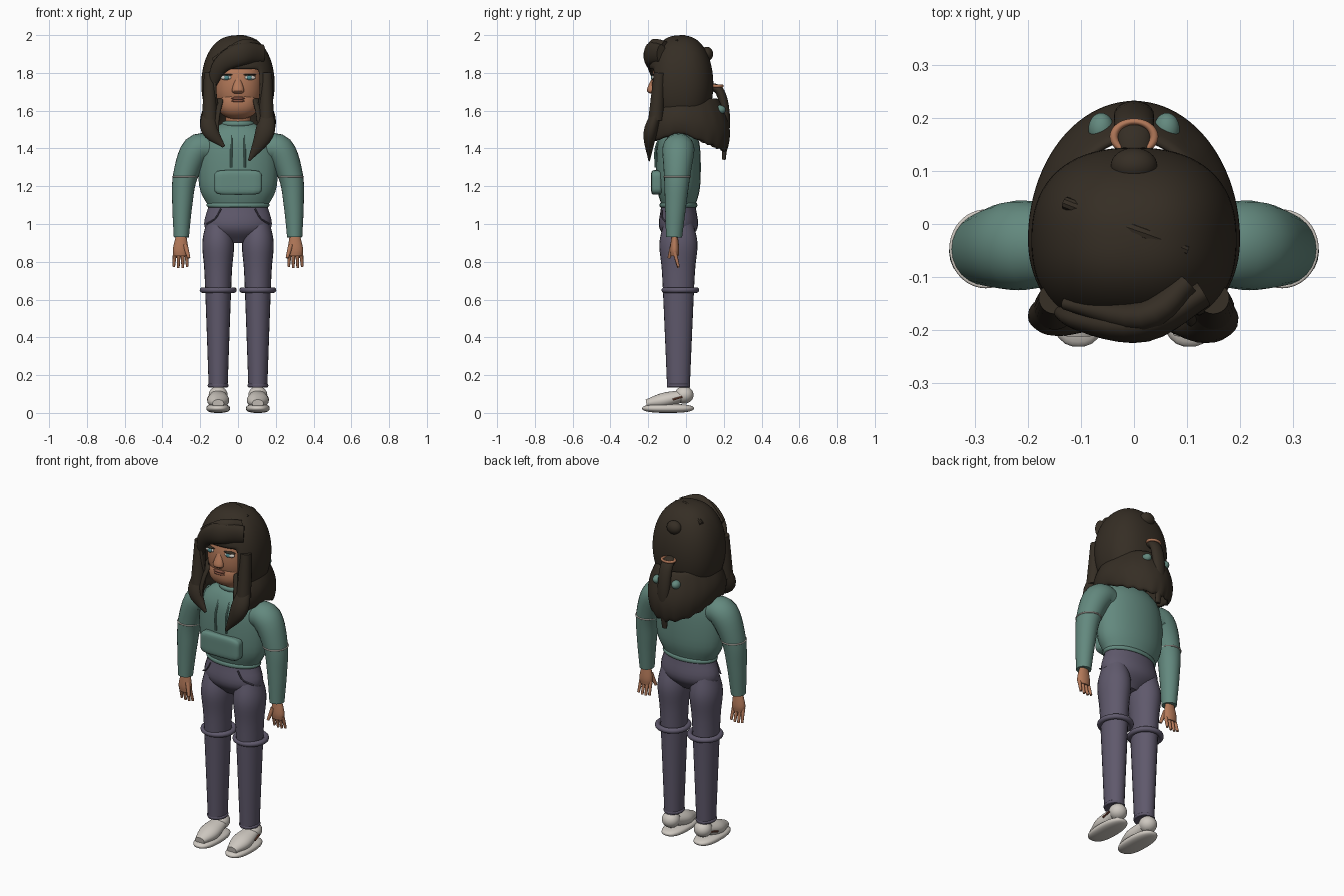
import bpy, bmesh
from math import sin, cos, pi, radians, copysign
from mathutils import Vector

if "Cube" in bpy.data.objects:
    bpy.data.objects.remove(bpy.data.objects["Cube"])


def material(name, *rgb):
    mat = bpy.data.materials.new(name)
    mat.use_nodes = True
    mat.diffuse_color = (*rgb, 1)
    mat.node_tree.nodes["Principled BSDF"].inputs["Base Color"].default_value = (*rgb, 1)
    return mat


HAIR = material("dark brown hair", 0.036, 0.027, 0.018)
TEAL = material("teal cloth", 0.125, 0.25, 0.21)
PANTS = material("purple grey cloth", 0.115, 0.1, 0.15)
WHITE = material("off white", 0.62, 0.58, 0.53)
SKIN = material("warm skin", 0.45, 0.19, 0.1)
LIP = material("lip brown", 0.22, 0.08, 0.05)
IRIS = material("blue green iris", 0.08, 0.25, 0.27)
SPINE = -0.04  # depth of the body's middle line


def finish(name, bm, mat):
    bmesh.ops.recalc_face_normals(bm, faces=bm.faces)
    mesh = bpy.data.meshes.new(name)
    bm.to_mesh(mesh)
    bm.free()
    mesh.materials.append(mat)
    mesh.shade_smooth()
    obj = bpy.data.objects.new(name, mesh)
    bpy.context.collection.objects.link(obj)
    return obj


def spline(points, steps=5):
    """Smooth path through (x, y, z, half width) points."""
    keys = [Vector(p) for p in points]
    keys = [keys[0] * 2 - keys[1], *keys, keys[-1] * 2 - keys[-2]]
    path = []
    for a, b, c, d in zip(keys, keys[1:], keys[2:], keys[3:]):
        for step in range(steps):
            t = step / steps
            path.append(b + (c - a) * t / 2 + (a * 2 - b * 5 + c * 4 - d) * t * t / 2
                        + (b * 3 - a - c * 3 + d) * t * t * t / 2)
    return path + [keys[-2]]


def sweep(name, mat, points, depth=1.0, level=False, hint=(0, 1, 0), sides=24):
    """Elliptical tube along a smooth path; level keeps its rings horizontal."""
    bm = bmesh.new()
    path = spline(points)
    rings = []
    for i, key in enumerate(path):
        before, after = path[max(i - 1, 0)], path[min(i + 1, len(path) - 1)]
        along = Vector((0, 0, 1)) if level else (after - before).xyz.normalized()
        side = along.cross(Vector(hint)).normalized()
        out = side.cross(along) * depth
        turns = [2 * pi * k / sides for k in range(sides)]
        rings.append([bm.verts.new(key.xyz + (side * cos(t) + out * sin(t)) * key.w) for t in turns])
    for low, high in zip(rings, rings[1:]):
        for k in range(sides):
            bm.faces.new((low[k - 1], low[k], high[k], high[k - 1]))
    for ring in (rings[0], rings[-1]):
        bm.faces.new(ring)
    obj = finish(name, bm, mat)
    bpy.context.view_layer.objects.active = obj
    obj.select_set(True)
    bpy.ops.object.shade_smooth_by_angle()
    obj.select_set(False)


def column(name, mat, x, profile, depth):
    """Upright part from (height, half width) pairs."""
    sweep(name, mat, [(x, SPINE, z, w) for z, w in profile], depth, level=True)


def ball(name, mat, place, size, power=2.0):
    """Ellipsoid that grows boxier with a higher power."""
    bm = bmesh.new()
    bmesh.ops.create_uvsphere(bm, u_segments=32, v_segments=20, radius=1)
    for vert in bm.verts:
        scale = sum(abs(c) ** power for c in vert.co) ** (-1 / power)
        vert.co = [c * scale * s + p for c, s, p in zip(vert.co, size, place)]
    finish(name, bm, mat)


def band(name, mat, place, width, depth, thick):
    bpy.ops.mesh.primitive_torus_add(location=place, major_radius=width, minor_radius=thick)
    obj = bpy.context.object
    obj.name = name
    obj.scale.y = depth
    obj.data.materials.append(mat)
    bpy.ops.object.shade_smooth()
    obj.select_set(False)


def hair_sheet(name, rows, angles, point, keep):
    """Open sheet of hair; angles run around the head from the front."""
    bm = bmesh.new()
    grid = [[bm.verts.new(point(row, angle)) for angle in angles] for row in rows]
    for i, row in enumerate(rows[:-1]):
        for j, angle in enumerate(angles[:-1]):
            if keep(row, angle):
                bm.faces.new((grid[i][j], grid[i][j + 1], grid[i + 1][j + 1], grid[i + 1][j]))
    bmesh.ops.remove_doubles(bm, verts=bm.verts, dist=0.001)
    loose = [vert for vert in bm.verts if not vert.link_faces]
    bmesh.ops.delete(bm, geom=loose, context="VERTS")
    obj = finish(name, bm, HAIR)
    solid = obj.modifiers.new("thickness", "SOLIDIFY")
    solid.thickness = 0.02
    smooth = obj.modifiers.new("smoothing", "SUBSURF")
    smooth.levels = smooth.render_levels = 1


# Hooded top, seat of the trousers and neck
column("hoodie_body", TEAL, 0, [(1.09, .155), (1.2, .205), (1.4, .205), (1.49, .155), (1.54, .07)], .56)
band("hoodie_hem", TEAL, (0, SPINE, 1.1), .155, .6, .012)
band("collar", TEAL, (0, SPINE, 1.53), .07, .8, .015)
ball("front_pocket", TEAL, (0, -.155, 1.22), (.127, .03, .065), power=6)
column("trouser_seat", PANTS, 0, [(.9, .06), (.98, .175), (1.1, .155)], .58)
column("neck", SKIN, 0, [(1.5, .066), (1.64, .066)], .9)

# Head and face
ball("head", SKIN, (0, SPINE, 1.74), (.133, .142, .17), power=2.3)
ball("jaw", SKIN, (0, -.08, 1.64), (.11, .1, .085), power=2.3)
sweep("nose", SKIN, [(0, -.17, 1.78, .01), (0, -.185, 1.71, .032), (0, -.176, 1.69, .02)], .7, level=True)
for name, height in (("upper_lip", 1.665), ("lower_lip", 1.652)):
    ball(name, LIP, (0, -.175, height), (.036, .012, .008))

for side, s in (("left", 1), ("right", -1)):
    # Eyes
    ball(side + "_eye", WHITE, (s * .062, -.168, 1.775), (.032, .014, .013))
    ball(side + "_iris", IRIS, (s * .06, -.178, 1.775), (.013, .008, .012))
    ball(side + "_eyelash", HAIR, (s * .062, -.169, 1.79), (.037, .016, .005))

    # Sleeve with a seam at the elbow
    arm = [(.14, 1.4, .07), (.22, 1.39, .08), (.28, 1.25, .065), (.295, 1.1, .053), (.3, .93, .04)]
    sweep(side + "_sleeve", TEAL, [(s * x, SPINE - (1.4 - z) * .05, z, w) for x, z, w in arm], 1.06)
    band(side + "_elbow_seam", WHITE, (s * .28, SPINE - .007, 1.25), .065, 1.08, .004)

    # Hand
    hand = -.06
    sweep(side + "_palm", SKIN, [(s * .3, hand, .95, .025), (s * .304, hand, .87, .04),
                                 (s * .304, hand, .83, .035)], .6, level=True)
    for finger in range(4):
        spread = (finger - 1.5) * .02
        tip = .765 + abs(spread) / 3
        sweep(f"{side}_finger_{finger}", SKIN, [(s * (.304 + spread), hand, .85, .011),
              (s * (.304 + spread * 1.2), hand + .02, tip, .007)], sides=12)
    sweep(side + "_thumb", SKIN, [(s * .28, hand - .01, .89, .014), (s * .26, hand - .03, .82, .008)], sides=12)

    # Trouser leg with knee ring and cuff
    foot = s * .105
    column(side + "_trouser_leg", PANTS, foot,
           [(.135, .05), (.5, .063), (.75, .073), (.9, .084), (1.02, .06)], 1.2)
    band(side + "_knee_ring", PANTS, (foot, -.03, .65), .083, 1.02, .015)
    band(side + "_trouser_cuff", PANTS, (foot, SPINE, .145), .046, 1.1, .01)
    sweep(side + "_pocket_seam", PANTS, [(s * .09, -.13, 1.08, .004), (s * .12, -.125, 1.03, .004),
                                         (s * .165, -.09, 1, .004)], sides=8)

    # Shoe
    ball(side + "_sole", WHITE, (foot, -.095, .024), (.063, .137, .024), power=2.5)
    sweep(side + "_shoe_upper", WHITE, [(foot, -.21, .05, .03), (foot, -.12, .065, .058),
                                        (foot, -.02, .09, .045)], .7, hint=(0, 0, 1))
    ball(side + "_shoe_heel", WHITE, (foot, -.01, .095), (.05, .05, .046))
    sweep(side + "_shoe_strap", LIP, [(foot + s * .05, -.02, .085, .005),
                                      (foot + s * .054, -.07, .07, .006)], sides=8)

    # Drawstring, hood patch and hair in front of the ear
    sweep(side + "_drawstring", TEAL, [(s * .035, -.13, 1.47, .006), (s * .035, -.16, 1.4, .006),
                                       (s * .035, -.16, 1.3, .007)], sides=8)
    ball(side + "_hood_patch", TEAL, (s * .062, .18, 1.605), (.024, .03, .024))
    sweep(side + "_ear_lock", HAIR, [(s * .15, -.14, 1.8, .03), (s * .15, -.16, 1.55, .04)])


def cap_point(lift, angle):
    """Dome of the head, a little squared in plan."""
    across, ahead = sin(radians(angle)), cos(radians(angle))
    square = (abs(across) ** 2.4 + abs(ahead) ** 2.4) ** (-1 / 2.4)
    radius = .195 * max(cos(radians(lift)), 0) ** .8 * square
    return across * radius, -.03 - ahead * radius * .9, 1.74 + .26 * sin(radians(lift))


def drape_point(t, angle):
    """Loose hair that flares over the shoulders and hangs lower behind."""
    across, ahead = sin(radians(angle)), cos(radians(angle))
    flare = .76 + .25 * sin(t * 2.4)
    behind = max(-ahead, 0)
    hem = 1.48 - .06 * max(ahead, 0) - .1 * behind + .015 * sin(angle / 3) * (.5 + behind)
    reach = .2 if ahead > 0 else .262
    return across * .2 * flare, -.03 - ahead * reach * flare, 1.67 + (hem - 1.67) * t


# Hair cap with a face opening, and the loose hair below it
hair_sheet("hair_cap", range(-36, 91, 9), range(0, 361, 9), cap_point,
           lambda lift, angle: lift >= 18 or 36 <= angle < 324)
hair_sheet("loose_hair", [i / 8 for i in range(9)], range(32, 329, 8), drape_point,
           lambda t, angle: True)

# Front locks, the left one longer
sweep("right_front_lock", HAIR, [(-.15, -.15, 1.6, .035), (-.15, -.18, 1.5, .045), (-.075, -.195, 1.41, .008)], .7)
sweep("left_front_lock", HAIR, [(.15, -.15, 1.6, .035), (.14, -.19, 1.48, .05), (.058, -.195, 1.335, .006)], .7)

# Swept fringe and crown strand
sweep("fringe", HAIR, [(.13, -.13, 1.9, .05), (.02, -.19, 1.9, .06), (-.09, -.18, 1.84, .045),
                       (-.145, -.15, 1.72, .02)], .55)
sweep("fringe_top", HAIR, [(.1, -.11, 1.94, .03), (.02, -.175, 1.94, .035), (-.13, -.15, 1.865, .015)], .8)
sweep("crown_strand", HAIR, [(-.13, .04, 1.93, .012), (0, -.01, 1.987, .014), (.1, -.05, 1.965, .01)], sides=10)

# Bun, ponytail and its tie
ball("bun", HAIR, (0, .11, 1.9), (.044, .034, .038))
sweep("ponytail", HAIR, [(0, .11, 1.73, .03), (0, .18, 1.7, .037), (0, .21, 1.55, .036), (0, .2, 1.34, .015)],
      .65, hint=(0, 1, 1))
band("hair_tie", SKIN, (0, .165, 1.73), .038, .75, .008)
